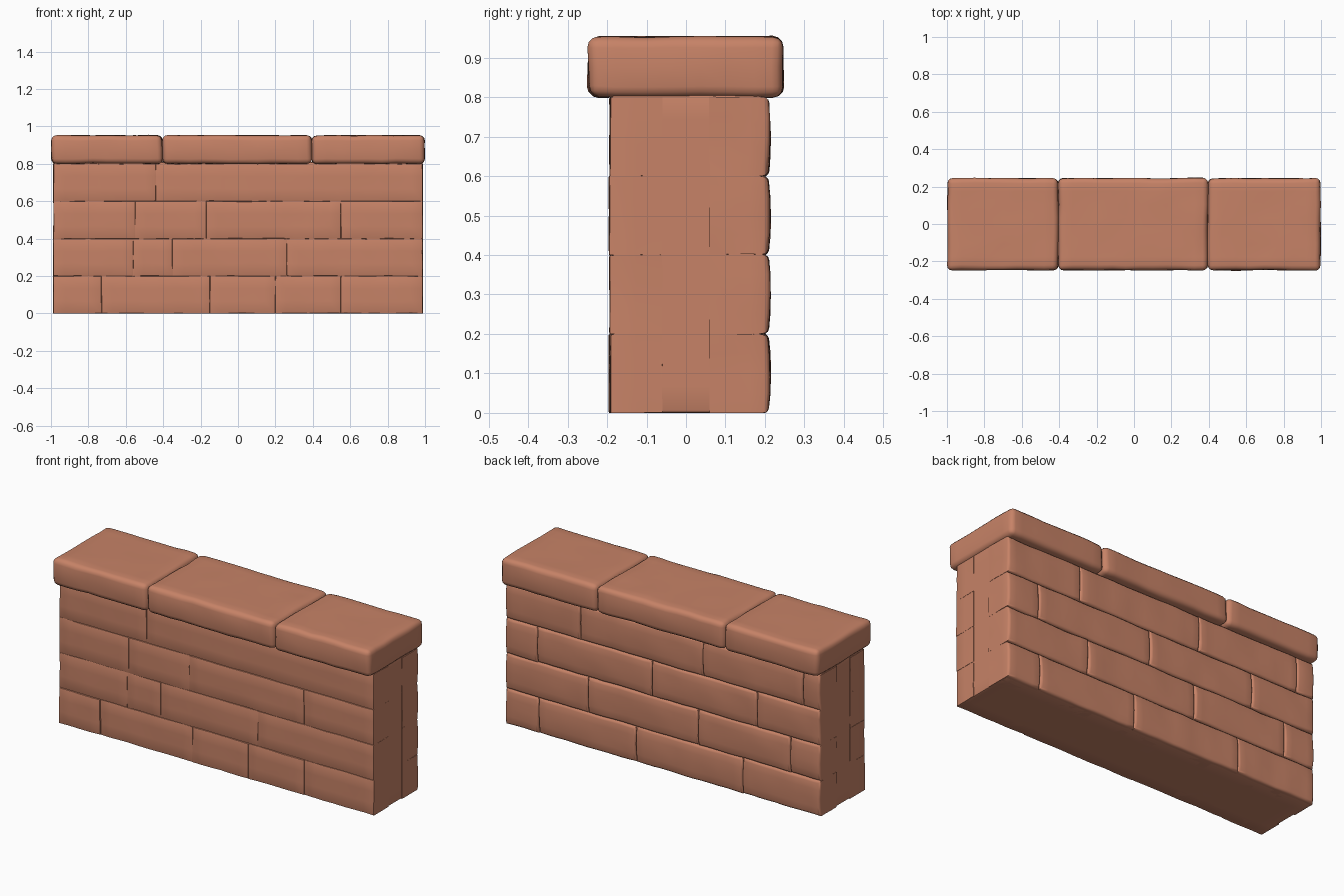
import bpy, bmesh, random
from mathutils import Vector, noise

random.seed(4)
if "Cube" in bpy.data.objects:
    bpy.data.objects.remove(bpy.data.objects["Cube"], do_unlink=True)

clay = bpy.data.materials.new("clay_brick")
clay.use_nodes = True
clay.diffuse_color = (0.57, 0.225, 0.135, 1)
clay.node_tree.nodes["Principled BSDF"].inputs["Base Color"].default_value = clay.diffuse_color


def block(name, lo, hi, bevel, rough=0.0, step=0.07, segments=3, bulge=0.0, keep=None):
    """Worn box: gridded, rounded on its edges, then gently roughened."""
    lo, hi = Vector(lo), Vector(hi)
    size, mid = hi - lo, (lo + hi) / 2
    bm = bmesh.new()
    bmesh.ops.create_cube(bm, size=1)
    for v in bm.verts:
        v.co = mid + Vector(a * b for a, b in zip(v.co, size))
    for axis in range(3):
        n = max(1, round(size[axis] / step))
        normal = Vector([float(i == axis) for i in range(3)])
        for k in range(1, n):
            bmesh.ops.bisect_plane(bm, geom=bm.verts[:] + bm.edges[:] + bm.faces[:],
                                   plane_co=lo + normal * (size[axis] * k / n), plane_no=normal)
    sharp = [e for e in bm.edges if e.calc_face_angle(0) > 1]
    if keep:
        sharp = [e for e in sharp if keep(e)]
    bmesh.ops.bevel(bm, geom=sharp, offset=bevel, segments=segments, profile=0.5, affect='EDGES')
    seed = Vector([random.uniform(-9, 9) for _ in range(3)])
    for v in bm.verts:
        p = v.co.copy()
        shift = noise.noise_vector(p * 9 + seed) * rough
        # Swell the back face toward its middle
        if bulge and p.y > mid.y:
            h = (p.z - mid.z) / size.z * 2
            shift.y += bulge * (1 - h * h)
        v.co += shift
        v.co.z = max(v.co.z, 0)
    bmesh.ops.recalc_face_normals(bm, faces=bm.faces)
    mesh = bpy.data.meshes.new(name)
    bm.to_mesh(mesh)
    bm.free()
    mesh.materials.append(clay)
    obj = bpy.data.objects.new(name, mesh)
    bpy.context.collection.objects.link(obj)
    bpy.ops.object.select_all(action='DESELECT')
    obj.select_set(True)
    bpy.context.view_layer.objects.active = obj
    bpy.ops.object.shade_smooth_by_angle(angle=0.7)
    return obj


# Solid body behind the brick faces
END, COURSE = 0.985, 0.2
block("wall_core", (-END, -0.187, 0), (END, 0.192, 0.81), 0.008, segments=2)

# Brick courses, bottom to top: joints along the back and the front
back_joints = [(-0.5, 0.17, 0.78), (-0.8, -0.22, 0.47), (-0.59, 0.07, 0.79), (-0.88, -0.25, 0.52)]
front_joints = [(-0.73, -0.15, 0.2, 0.55), (-0.56, -0.35, 0.26), (-0.55, -0.17, 0.55), (-0.44,)]


def at_back(edge):
    return all(v.co.y > 0.19 for v in edge.verts)


def at_front(edge):
    return all(v.co.y < -0.18 for v in edge.verts)


for row in range(4):
    z = row * COURSE
    ends = (-END - 0.003, *back_joints[row], END + 0.003)
    for i, (a, b) in enumerate(zip(ends, ends[1:])):
        block(f"back_brick_{row}_{i}", (a, 0.06, z), (b, 0.207, z + COURSE),
              0.014, 0.004, 0.05, bulge=0.006, keep=at_back)
    ends = (-END - 0.002, *front_joints[row], END + 0.002)
    for i, (a, b) in enumerate(zip(ends, ends[1:])):
        face = -0.192 - random.uniform(0, 0.003)
        block(f"front_brick_{row}_{i}", (a, face, z), (b, -0.06, z + COURSE),
              0.004, 0.003, 0.06, segments=2, keep=at_front)

# Overhanging coping stones
joints = (-0.997, -0.405, 0.395, 0.997)
for i, (a, b) in enumerate(zip(joints, joints[1:])):
    block(f"coping_stone_{i}", (a, -0.247, 0.8), (b, 0.245, 0.952), 0.027, 0.005, 0.075)
